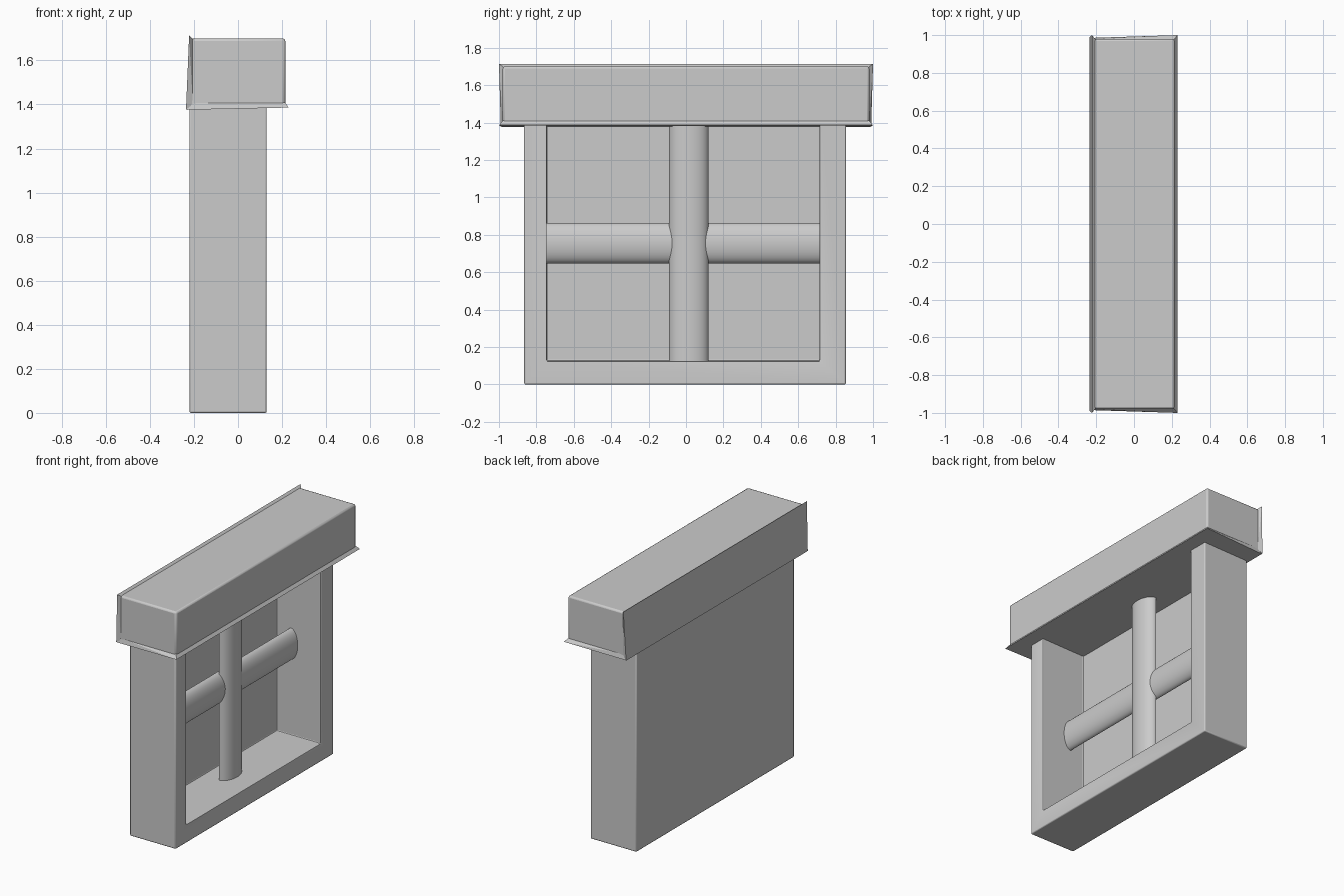
import bpy, bmesh, math
from mathutils import Matrix

if "Cube" in bpy.data.objects:
    bpy.data.objects.remove(bpy.data.objects["Cube"])


def make_object(name, bm, bevel=0.0):
    bmesh.ops.recalc_face_normals(bm, faces=bm.faces)
    me = bpy.data.meshes.new(name)
    bm.to_mesh(me)
    bm.free()
    ob = bpy.data.objects.new(name, me)
    bpy.context.collection.objects.link(ob)
    if bevel:
        add_bevel(ob, bevel)
    return ob


def add_bevel(ob, width):
    m = ob.modifiers.new("bevel", 'BEVEL')
    m.width = width
    m.segments = 2
    m.limit_method = 'ANGLE'


def box(name, x, y, z, bevel=0.0):
    return hull(name, [(a, b, c) for a in x for b in y for c in z], bevel)


def hull(name, points, bevel=0.0):
    bm = bmesh.new()
    for p in points:
        bm.verts.new(p)
    bmesh.ops.convex_hull(bm, input=bm.verts)
    bmesh.ops.dissolve_limit(bm, angle_limit=0.001, verts=bm.verts, edges=bm.edges)
    return make_object(name, bm, bevel)


def half_round(name, back, depth, radius, length, matrix):
    # flat back, bulging front towards +x, extruded along local z
    bm = bmesh.new()
    n = 24
    vs = [bm.verts.new((back + depth * math.sin(math.pi * i / n),
                        -radius * math.cos(math.pi * i / n), 0)) for i in range(n + 1)]
    face = bm.faces.new(vs)
    ext = bmesh.ops.extrude_face_region(bm, geom=[face])
    new = [g for g in ext["geom"] if isinstance(g, bmesh.types.BMVert)]
    bmesh.ops.translate(bm, verts=new, vec=(0, 0, length))
    bmesh.ops.transform(bm, matrix=matrix, verts=bm.verts)
    return make_object(name, bm)


# Frame with a deep recess open to +x and to the lintel above
frame = box("frame", (-0.22, 0.13), (-0.865, 0.855), (0, 1.40))
cutter = box("recess_cutter", (-0.205, 0.4), (-0.745, 0.715), (0.125, 1.6))
cutter.hide_render = True
cutter.hide_set(True)
cut = frame.modifiers.new("recess", 'BOOLEAN')
cut.operation = 'DIFFERENCE'
cut.solver = 'EXACT'
cut.object = cutter
add_bevel(frame, 0.007)

# Half-round glazing bars
upright = half_round("upright_bar", -0.08, 0.065, 0.106, 1.28,
                     Matrix.Translation((0, 0.015, 0.12)))
cross = half_round("cross_bar", -0.10, 0.055, 0.108, 1.48,
                   Matrix.Translation((0, -0.755, 0.755)) @ Matrix.Rotation(-math.pi / 2, 4, 'X'))

# Lintel block
lintel = box("lintel", (-0.22, 0.215), (-0.98, 0.98), (1.388, 1.70), 0.012)

# Slightly flared, skewed rims at the lintel's underside and back
S = (-1, 1)
under_rim = hull("lintel_under_rim",
                 [(-0.235, 0.985 * s, 1.376) for s in S] + [(0.23, s, 1.386) for s in S] +
                 [(x, 0.978 * s, 1.41) for x in (-0.218, 0.213) for s in S])
back_rim = hull("lintel_back_rim",
                [(-0.222, s, 1.713) for s in S] + [(-0.236, 0.99 * s, 1.378) for s in S] +
                [(-0.205, 0.978 * s, z) for z in (1.40, 1.698) for s in S])

for ob in (frame, upright, cross, lintel):
    bpy.ops.object.select_all(action='DESELECT')
    ob.select_set(True)
    bpy.context.view_layer.objects.active = ob
    bpy.ops.object.shade_smooth_by_angle(angle=math.radians(35))
